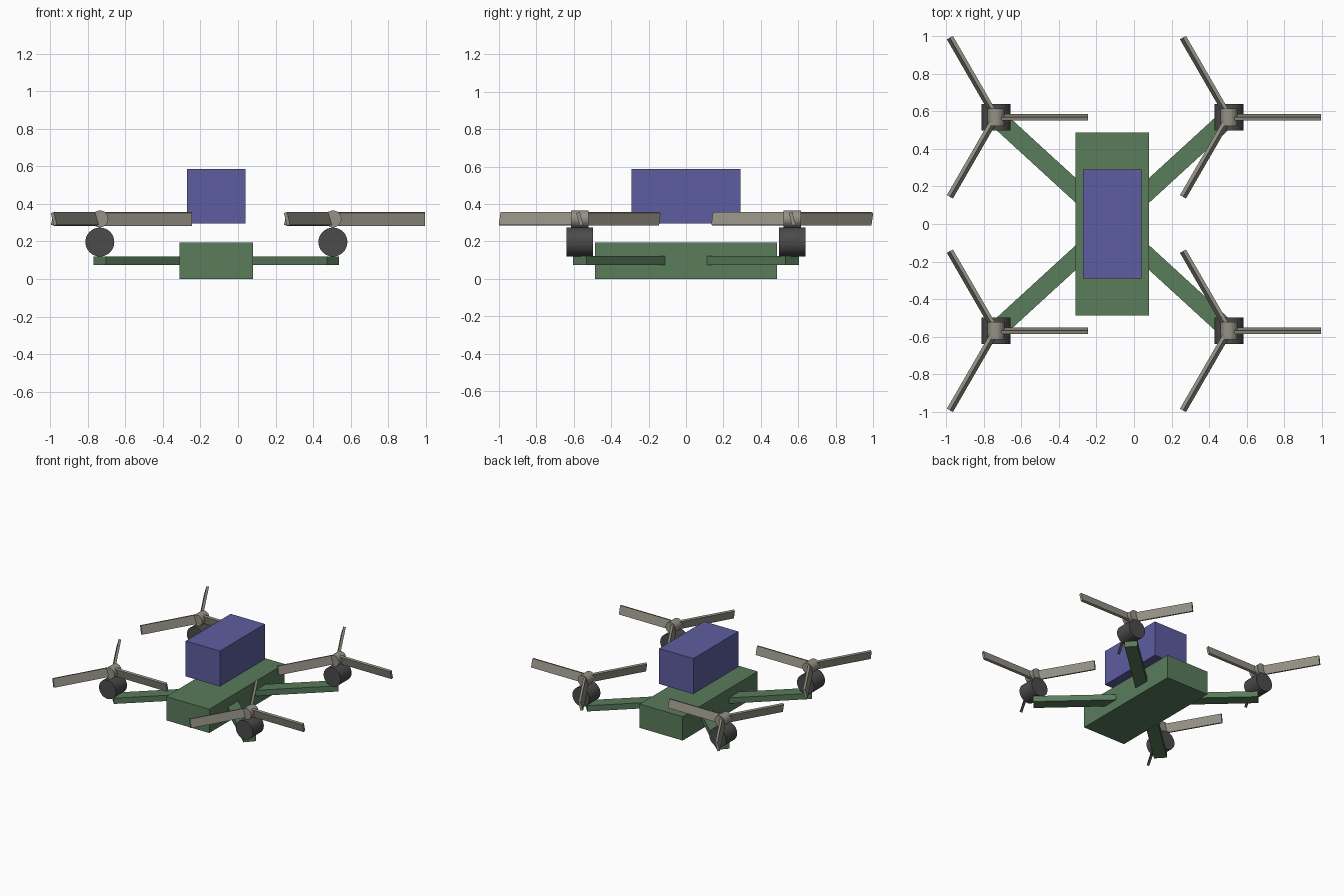
import bpy
from math import radians, atan2, hypot
from mathutils import Matrix, Vector

if "Cube" in bpy.data.objects:
    bpy.data.objects.remove(bpy.data.objects["Cube"])


def material(name, rgb):
    m = bpy.data.materials.new(name)
    m.diffuse_color = (*rgb, 1)
    m.use_nodes = True
    m.node_tree.nodes["Principled BSDF"].inputs["Base Color"].default_value = m.diffuse_color
    return m


GREEN = material("frame_green", (0.10, 0.20, 0.105))
BLUE = material("pack_blue", (0.11, 0.11, 0.35))
DARK = material("motor_dark", (0.07, 0.07, 0.07))
TAN = material("rotor_tan", (0.30, 0.285, 0.24))


def box(name, size, matrix, mat):
    bpy.ops.mesh.primitive_cube_add(size=1)
    ob = bpy.context.object
    ob.name = name
    ob.data.transform(matrix @ Matrix.Diagonal((*size, 1)))
    ob.data.materials.append(mat)
    return ob


def drum(name, radius, depth, centre, mat):
    # cylinder lying along y
    bpy.ops.mesh.primitive_cylinder_add(vertices=32, radius=radius, depth=depth)
    ob = bpy.context.object
    ob.name = name
    ob.data.transform(Matrix.Translation(centre) @ Matrix.Rotation(radians(90), 4, 'X'))
    ob.data.materials.append(mat)
    return ob


CX = -0.115          # body centre in x
DX, DY = 0.62, 0.568  # motor offset from the body centre

# body and the raised pack above it
box("body", (0.39, 0.972, 0.195), Matrix.Translation((CX, 0, 0.0975)), GREEN)
box("battery_pack", (0.31, 0.582, 0.29), Matrix.Translation((CX, 0, 0.441)), BLUE)

for sx, side in ((-1, "left"), (1, "right")):
    for sy, end in ((-1, "front"), (1, "back")):
        tag = f"{end}_{side}"
        x, y = CX + sx * DX, sy * DY

        # arm from body centre out to the motor
        length = hypot(DX, DY)
        turn = Matrix.Rotation(atan2(sy * DY, sx * DX), 4, 'Z')
        box(f"{tag}_arm", (length, 0.097, 0.047),
            Matrix.Translation((CX, 0, 0.0975)) @ turn @ Matrix.Translation((length / 2, 0, 0)), GREEN)

        # motor and rotor hub
        drum(f"{tag}_motor", 0.077, 0.142, Vector((x, y, 0.197)), DARK)
        drum(f"{tag}_rotor_hub", 0.045, 0.094, Vector((x, y, 0.32)), TAN)

        # three pitched blades
        for i in range(3):
            m = (Matrix.Translation((x, y, 0.32)) @ Matrix.Rotation(radians(120 * i), 4, 'Z')
                 @ Matrix.Translation((0.2445, 0, 0)) @ Matrix.Rotation(radians(15), 4, 'X'))
            box(f"{tag}_blade_{i + 1}", (0.489, 0.0195, 0.07), m, TAN)
